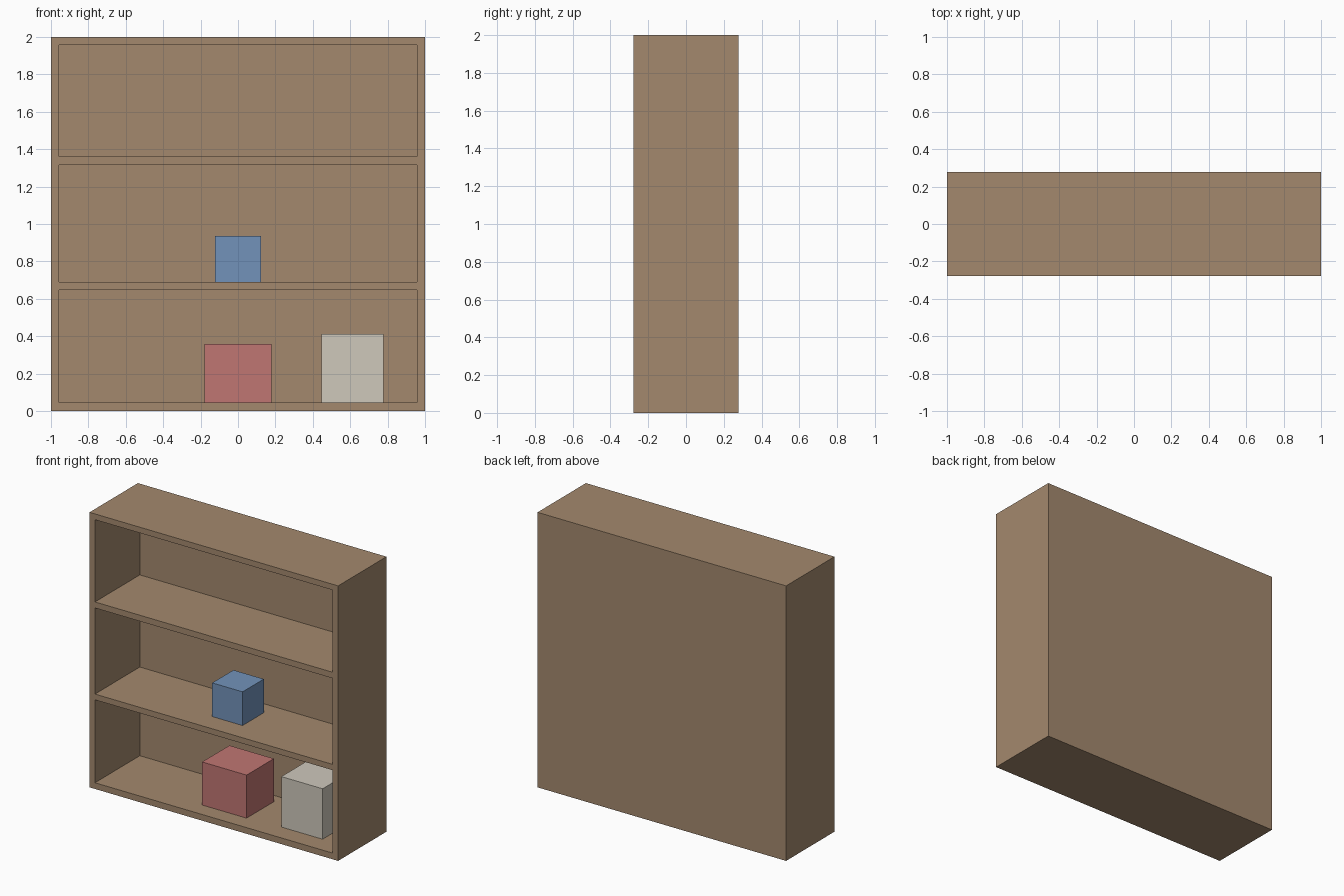
import bpy, bmesh
from mathutils import Matrix, Vector

if "Cube" in bpy.data.objects:
    bpy.data.objects.remove(bpy.data.objects["Cube"])

DEPTH = 0.278       # half depth of the bookcase
INNER_X = 0.956     # half width of the openings
BACK_Y = 0.237      # inner face of the back panel
BAYS = [(0.045, 0.648), (0.69, 1.316), (1.36, 1.958)]


def material(name, color):
    mat = bpy.data.materials.new(name)
    mat.diffuse_color = (*color, 1)
    mat.use_nodes = True
    mat.node_tree.nodes["Principled BSDF"].inputs["Base Color"].default_value = mat.diffuse_color
    return mat


def boxes(name, bounds, mat=None):
    """One object made of axis-aligned boxes, each given as (min, max)."""
    bm = bmesh.new()
    for lo, hi in bounds:
        lo, hi = Vector(lo), Vector(hi)
        size = Matrix.Diagonal((*(hi - lo), 1))
        bmesh.ops.create_cube(bm, size=1, matrix=Matrix.Translation((lo + hi) / 2) @ size)
    mesh = bpy.data.meshes.new(name)
    bm.to_mesh(mesh)
    bm.free()
    obj = bpy.data.objects.new(name, mesh)
    bpy.context.collection.objects.link(obj)
    if mat:
        mesh.materials.append(mat)
    return obj


# Bookcase: solid block with three bays cut in from the front
wood = material("wood", (0.37, 0.25, 0.155))
case = boxes("bookcase", [((-1, -DEPTH, 0), (1, DEPTH, 2))], wood)
cutter = boxes("bay_cutter", [((-INNER_X, -0.4, z0), (INNER_X, BACK_Y, z1)) for z0, z1 in BAYS], wood)
cutter.hide_render = True
cut = case.modifiers.new("bays", 'BOOLEAN')
cut.operation = 'DIFFERENCE'
cut.solver = 'EXACT'
cut.object = cutter
bpy.context.view_layer.objects.active = case
bpy.ops.object.modifier_apply(modifier=cut.name)
bpy.data.objects.remove(cutter)

# Storage boxes: name, centre x, size, bay index, colour
for name, x, (w, d, h), bay, color in [
    ("red_box", 0, (0.358, 0.314, 0.313), 0, (0.53, 0.18, 0.17)),
    ("white_box", 0.612, (0.332, 0.278, 0.367), 0, (0.62, 0.58, 0.50)),
    ("blue_box", 0, (0.244, 0.244, 0.245), 1, (0.17, 0.29, 0.49)),
]:
    z = BAYS[bay][0]
    boxes(name, [((x - w / 2, -d / 2, z), (x + w / 2, d / 2, z + h))], material(name, color))
